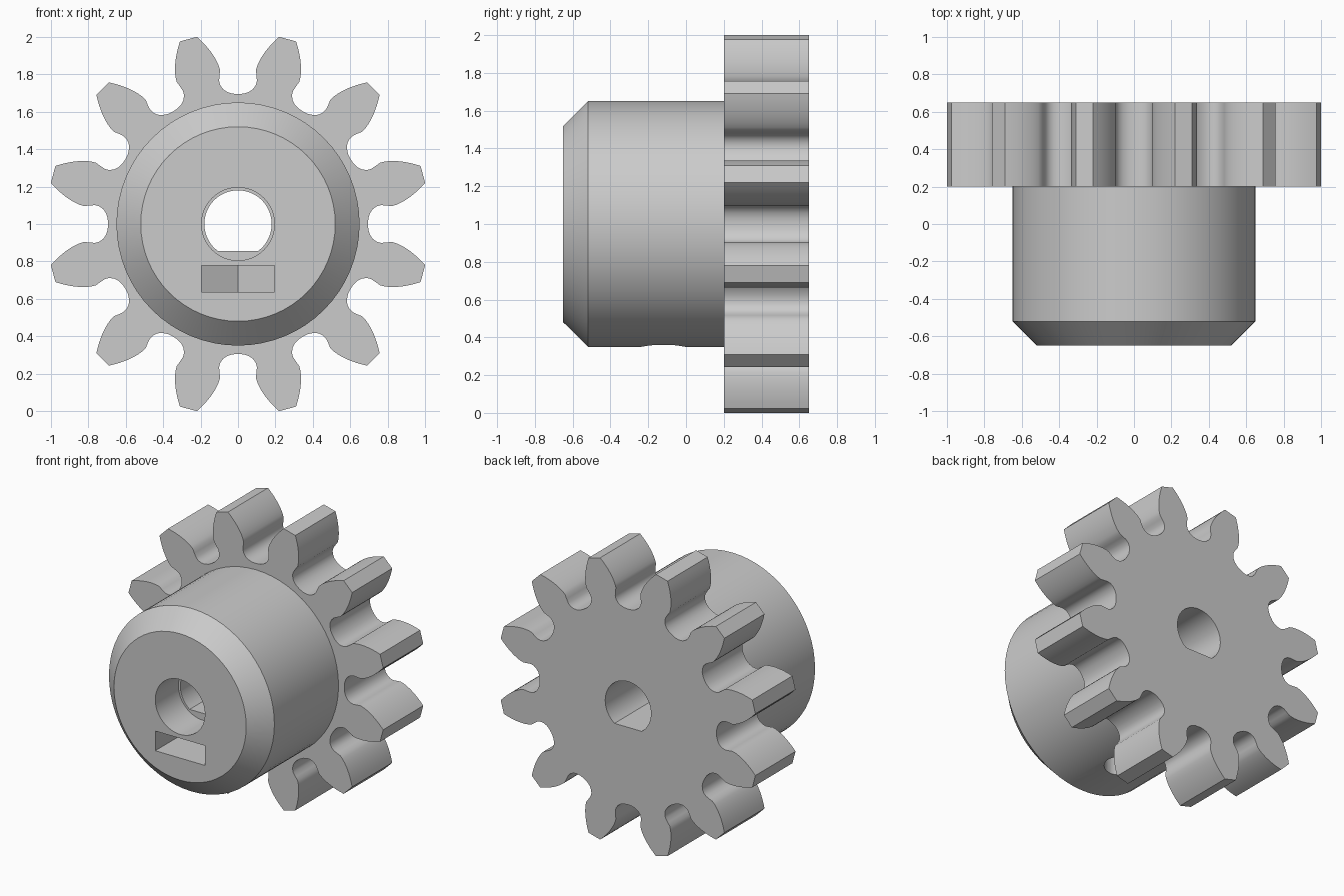
import bpy, bmesh
from math import sin, cos, tan, acos, pi, radians, sqrt

if "Cube" in bpy.data.objects:
    bpy.data.objects.remove(bpy.data.objects["Cube"])

CZ = 1.0  # height of the gear axis


def prism(name, pts, axis, lo, hi, lo_scale=1.0):
    """Extrude a 2D outline along y (points are x,z about the axis) or z (points are x,y)."""
    def place(p, t, s):
        return (p[0] * s, t, CZ + p[1] * s) if axis == 'y' else (p[0], p[1], t)
    bm = bmesh.new()
    a = [bm.verts.new(place(p, lo, lo_scale)) for p in pts]
    b = [bm.verts.new(place(p, hi, 1.0)) for p in pts]
    bm.faces.new(a)
    bm.faces.new(b[::-1])
    for i in range(len(pts)):
        j = (i + 1) % len(pts)
        bm.faces.new((a[i], b[i], b[j], a[j]))
    return finish(name, bm)


def finish(name, bm):
    bmesh.ops.recalc_face_normals(bm, faces=bm.faces)
    me = bpy.data.meshes.new(name)
    bm.to_mesh(me)
    bm.free()
    ob = bpy.data.objects.new(name, me)
    bpy.context.collection.objects.link(ob)
    return ob


def circle(r, n=64):
    return [(r * sin(2 * pi * i / n), r * cos(2 * pi * i / n)) for i in range(n)]


def combine(target, other, op):
    m = target.modifiers.new(op, 'BOOLEAN')
    m.operation, m.solver, m.object = op, 'EXACT', other
    bpy.context.view_layer.objects.active = target
    bpy.ops.object.modifier_apply(modifier=m.name)
    bpy.data.objects.remove(other, do_unlink=True)


# Tooth outline: root fillet then involute flank, from gap centre to tip
TEETH, R_TIP = 12, 1.0245
R_PITCH = 0.88
R_BASE = R_PITCH * cos(radians(20))


def inv(r):
    a = acos(min(1, R_BASE / r))
    return tan(a) - a


half = [(0.0, 0.695), (0.03, 0.697), (0.058, 0.706), (0.08, 0.721),
        (0.095, 0.742), (0.101, 0.765), (0.099, 0.795)]
for i in range(9):
    r = R_BASE + (R_TIP - R_BASE) * i / 8
    ang = pi / TEETH - (pi / (2 * TEETH) + inv(R_PITCH) - inv(r))
    half.append((r * sin(ang), r * cos(ang)))
gap = [(-x, z) for x, z in half[:0:-1]] + half
outline = []
for k in range(TEETH):
    c, s = cos(2 * pi * k / TEETH), sin(2 * pi * k / TEETH)
    outline += [(x * c + z * s, z * c - x * s) for x, z in gap]
gear = prism("pinion_gear", outline, 'y', 0.2, 0.65)

# Hub with chamfered front edge
bm = bmesh.new()
rings = []
for r, y in ((0.52, -0.65), (0.65, -0.52), (0.65, 0.4)):
    rings.append([bm.verts.new((x, y, CZ + z)) for x, z in circle(r)])
n = len(rings[0])
for a, b in zip(rings, rings[1:]):
    for i in range(n):
        bm.faces.new((a[i], b[i], b[(i + 1) % n], a[(i + 1) % n]))
bm.faces.new(rings[0])
bm.faces.new(rings[-1])
combine(gear, finish("hub", bm), 'UNION')

# D-shaped shaft bore, with a wider round entry at the front
rd, flat = 0.18, 0.145
start = pi - acos(flat / rd)
d_shape = [(rd * sin(t), rd * cos(t))
           for t in (-start + 2 * start * i / 48 for i in range(49))]
combine(gear, prism("d_bore", d_shape, 'y', -0.5, 0.8), 'DIFFERENCE')
combine(gear, prism("round_entry", circle(0.195), 'y', -0.8, -0.39), 'DIFFERENCE')

# Set screw hole from below and nut trap with a pointed end
screw = [(x, y - 0.12) for x, y in circle(0.115, 32)]
combine(gear, prism("screw_hole", screw, 'z', 0.2, 0.95), 'DIFFERENCE')
w = 0.195
nut = [(-w, -0.8), (w, -0.8), (w, -0.12 + w / sqrt(3)),
       (0, -0.12 + 2 * w / sqrt(3)), (-w, -0.12 + w / sqrt(3))]
combine(gear, prism("nut_trap", nut, 'z', 0.637, 0.777), 'DIFFERENCE')

bpy.ops.object.select_all(action='DESELECT')
gear.select_set(True)
bpy.context.view_layer.objects.active = gear
bpy.ops.object.shade_smooth_by_angle(angle=radians(30))
